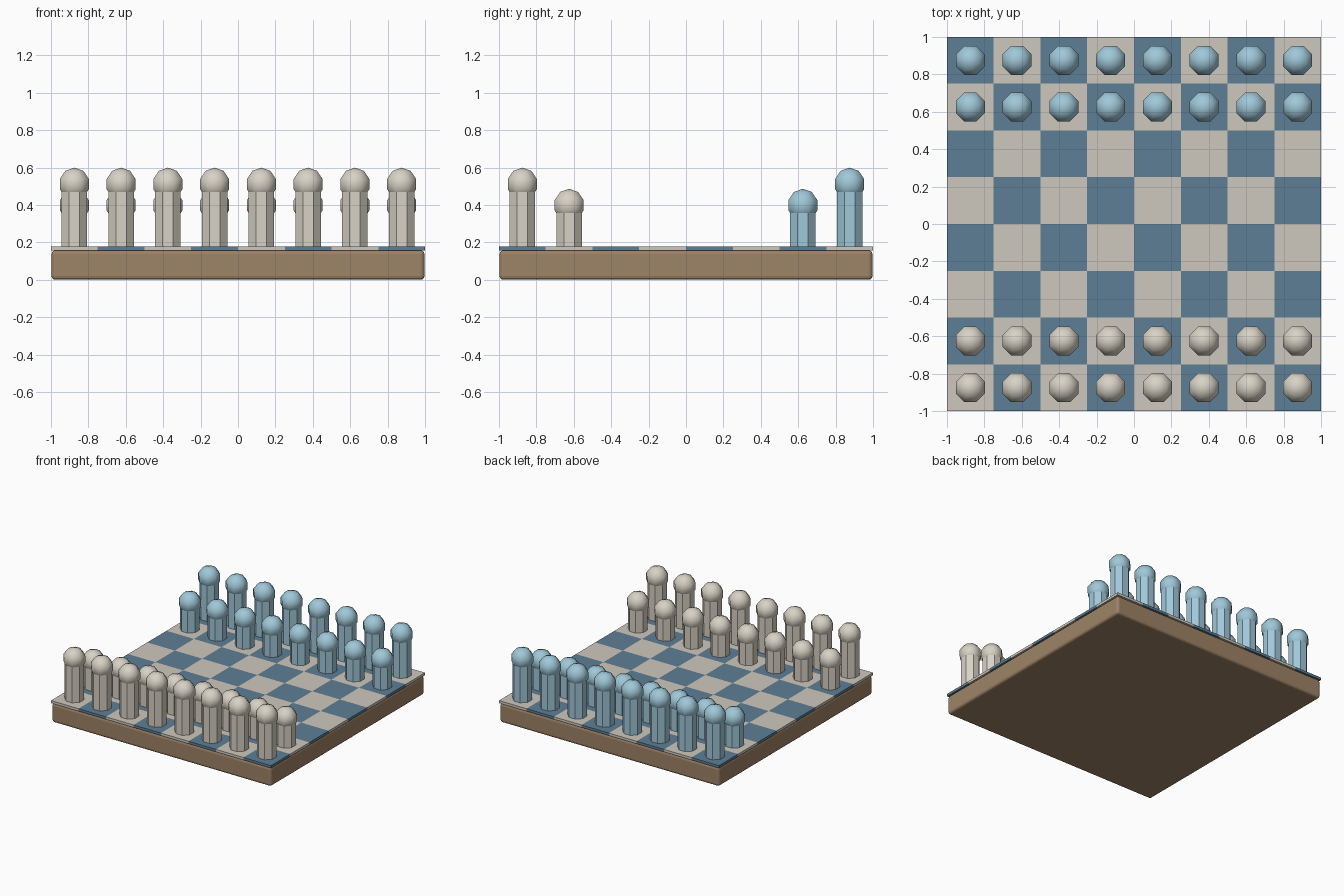
import bpy, math
from math import radians

if "Cube" in bpy.data.objects:
    bpy.data.objects.remove(bpy.data.objects["Cube"])


def material(name, rgb):
    m = bpy.data.materials.new(name)
    # sRGB to linear
    m.diffuse_color = [((c / 255 + 0.055) / 1.055) ** 2.4 for c in rgb] + [1]
    m.use_nodes = True
    m.node_tree.nodes["Principled BSDF"].inputs["Base Color"].default_value = m.diffuse_color
    return m


wood = material("brown wood", (158, 131, 103))
cream = material("cream tile", (206, 201, 189))
slate = material("slate blue tile", (94, 127, 150))
ivory = material("ivory piece", (216, 210, 197))
sky = material("pale blue piece", (160, 200, 217))


def box(name, center, size, mat, bevel=0):
    bpy.ops.mesh.primitive_cube_add(size=1, location=center)
    ob = bpy.context.object
    ob.name = name
    ob.scale = size
    bpy.ops.object.transform_apply(location=False, rotation=False, scale=True)
    ob.data.materials.append(mat)
    if bevel:
        mod = ob.modifiers.new("rounded edges", 'BEVEL')
        mod.width = bevel
        mod.segments = 3
    return ob


def piece(name, x, y, head_z, mat):
    # Octagonal shaft with a flat side to the front
    base = 0.178
    bpy.ops.mesh.primitive_cylinder_add(
        vertices=8, radius=0.0738, depth=head_z - base,
        location=(x, y, (head_z + base) / 2), rotation=(0, 0, radians(22.5)))
    shaft = bpy.context.object
    shaft.name = name + "_shaft"
    shaft.data.materials.append(mat)
    # Low-poly ball head
    bpy.ops.mesh.primitive_uv_sphere_add(
        segments=8, ring_count=5, radius=0.0882,
        location=(x, y, head_z), rotation=(0, 0, radians(22.5)))
    head = bpy.context.object
    head.name = name + "_head"
    head.data.materials.append(mat)
    bpy.ops.object.shade_smooth()


# Board base
box("board_base", (0, 0, 0.0785), (1.994, 1.994, 0.157), wood, 0.02)

# Chequered tiles
for i in range(8):
    for j in range(8):
        box(f"tile_{i}_{j}", (-0.875 + i * 0.25, -0.875 + j * 0.25, 0.1675),
            (0.25, 0.25, 0.021), slate if (i + j) % 2 else cream)

# Two rows of pieces on each side: tall at the edge, short in front
for side, mat, label in ((-1, ivory, "ivory"), (1, sky, "blue")):
    for i in range(8):
        x = -0.875 + i * 0.25
        piece(f"{label}_tall_{i}", x, side * 0.875, 0.511, mat)
        piece(f"{label}_short_{i}", x, side * 0.625, 0.398, mat)
